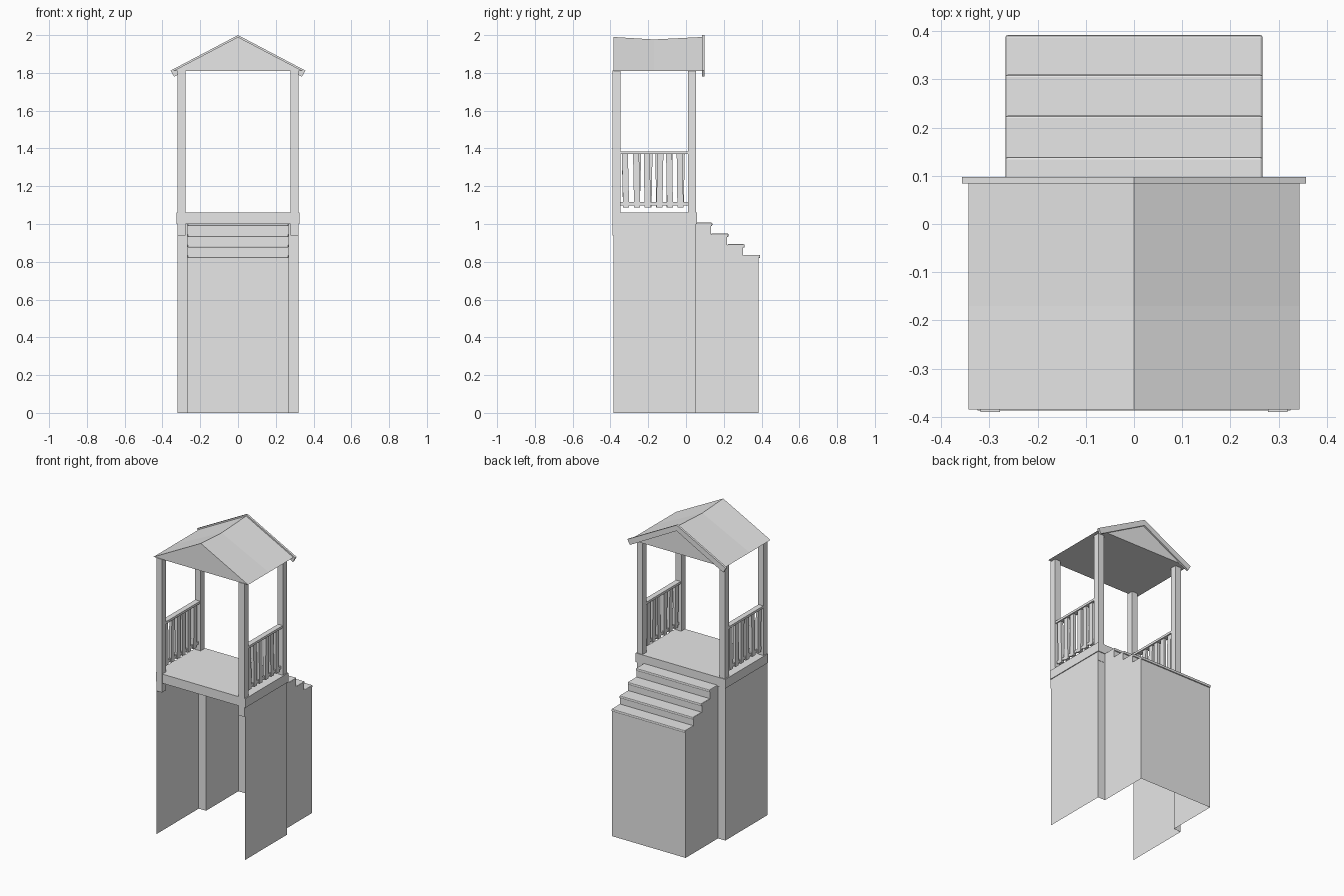
import bpy, bmesh, random

random.seed(4)
cube = bpy.data.objects.get("Cube")
if cube:
    bpy.data.objects.remove(cube, do_unlink=True)

grey = bpy.data.materials.new("plain grey")
grey.use_nodes = True
grey.diffuse_color = (0.8, 0.8, 0.8, 1)
grey.node_tree.nodes["Principled BSDF"].inputs["Base Color"].default_value = (0.8, 0.8, 0.8, 1)


def finish(name, bm):
    bmesh.ops.recalc_face_normals(bm, faces=bm.faces)
    mesh = bpy.data.meshes.new(name)
    bm.to_mesh(mesh)
    bm.free()
    mesh.materials.append(grey)
    ob = bpy.data.objects.new(name, mesh)
    bpy.context.collection.objects.link(ob)
    return ob


def box(name, x, y, z, lean=0.0):
    """Box from three (low, high) ranges; lean shifts its top along y."""
    bm = bmesh.new()
    bmesh.ops.create_cube(bm, size=1)
    for v in bm.verts:
        top = v.co.z > 0
        v.co = [r[1] if c > 0 else r[0] for r, c in zip((x, y, z), v.co)]
        if top:
            v.co.y += lean
    return finish(name, bm)


def loft(name, sections, skip=lambda normal, centre: False):
    """Closed skin through matching rings of points, with end caps."""
    bm = bmesh.new()
    rings = [[bm.verts.new(p) for p in s] for s in sections]
    n = len(rings[0])
    for a, b in zip(rings, rings[1:]):
        for i in range(n):
            j = (i + 1) % n
            bm.faces.new((a[i], a[j], b[j], b[i]))
    bm.faces.new(rings[0])
    bm.faces.new(rings[-1])
    bmesh.ops.recalc_face_normals(bm, faces=bm.faces)
    bm.normal_update()
    gone = [f for f in bm.faces if skip(f.normal, f.calc_center_median())]
    bmesh.ops.delete(bm, geom=gone, context='FACES')
    return finish(name, bm)


SIDE, FRONT, BACK, FLOOR = 0.32, -0.385, 0.05, 1.06
STAIR = 0.267

# Platform and posts, rails and panels on both sides
box("floor_platform", (-0.325, 0.325), (-0.387, 0.057), (1.0, FLOOR))

for s, side in ((1, "left"), (-1, "right")):
    def span(a, b):
        return tuple(sorted((s * a, s * b)))

    # Thin lower wall that turns the corner to meet the stairs
    bm = bmesh.new()
    plan = [(s * SIDE, FRONT), (s * SIDE, BACK), (s * STAIR, BACK)]
    cols = [[bm.verts.new((x, y, z)) for z in (0, 1.03)] for x, y in plan]
    for a, b in zip(cols, cols[1:]):
        bm.faces.new((a[0], b[0], b[1], a[1]))
    finish(side + "_lower_wall", bm)

    for y, end in ((-0.39, "front"), (0.01, "back")):
        box(f"{side}_{end}_post", span(0.278, 0.319), (y, y + 0.042), (0.94, 1.812))

    box(side + "_top_rail", span(0.282, 0.317), (-0.35, 0.012), (1.37, 1.385))
    box(side + "_bottom_rail", span(0.295, 0.305), (-0.35, 0.012), (1.098, 1.116))
    for i in range(6):
        y = -0.315 + i * 0.057 + random.uniform(-0.004, 0.004)
        box(f"{side}_baluster_{i + 1}", span(0.291, 0.309), (y - 0.016, y + 0.016),
            (1.088, 1.372), random.uniform(-0.008, 0.008))

# Stair shell, open underneath and towards the front
edges = [0.132, 0.218, 0.303, 0.385]
tops = [1.003, 0.945, 0.889, 0.833]
profile = [(BACK, 0), (BACK, tops[0])]
for i, (y, z) in enumerate(zip(edges, tops)):
    profile.append((y, z))
    if i < 3:
        profile.append((y, tops[i + 1]))
profile.append((edges[-1], 0))
loft("stair_shell", [[(x, y, z) for y, z in profile] for x in (-STAIR, STAIR)],
     lambda n, c: n.y < -0.9 or (n.z < -0.9 and c.z < 0.1))

# Rounded treads with a slight nosing
for i, (y, z) in enumerate(zip(edges, tops)):
    start = BACK if i == 0 else edges[i - 1]
    tread = box(f"tread_{i + 1}", (-STAIR, STAIR), (start, y + 0.007), (z - 0.014, z + 0.004))
    bevel = tread.modifiers.new("rounded edge", 'BEVEL')
    bevel.width, bevel.segments = 0.005, 2

# Gabled roof with a small dip in the ridge
loft("roof", [[(-0.343, y, 1.81), (0.343, y, 1.81), (0, y, ridge)]
              for y, ridge in ((FRONT, 1.99), (-0.17, 1.977), (0.088, 1.99))])

# Sloping boards along the back gable
for s, side in ((1, "left"), (-1, "right")):
    board = [(0, 2.0), (0.357, 1.812), (0.338, 1.78), (0, 1.962)]
    loft(side + "_gable_board", [[(s * x, y, z) for x, z in board] for y in (0.084, 0.098)])
